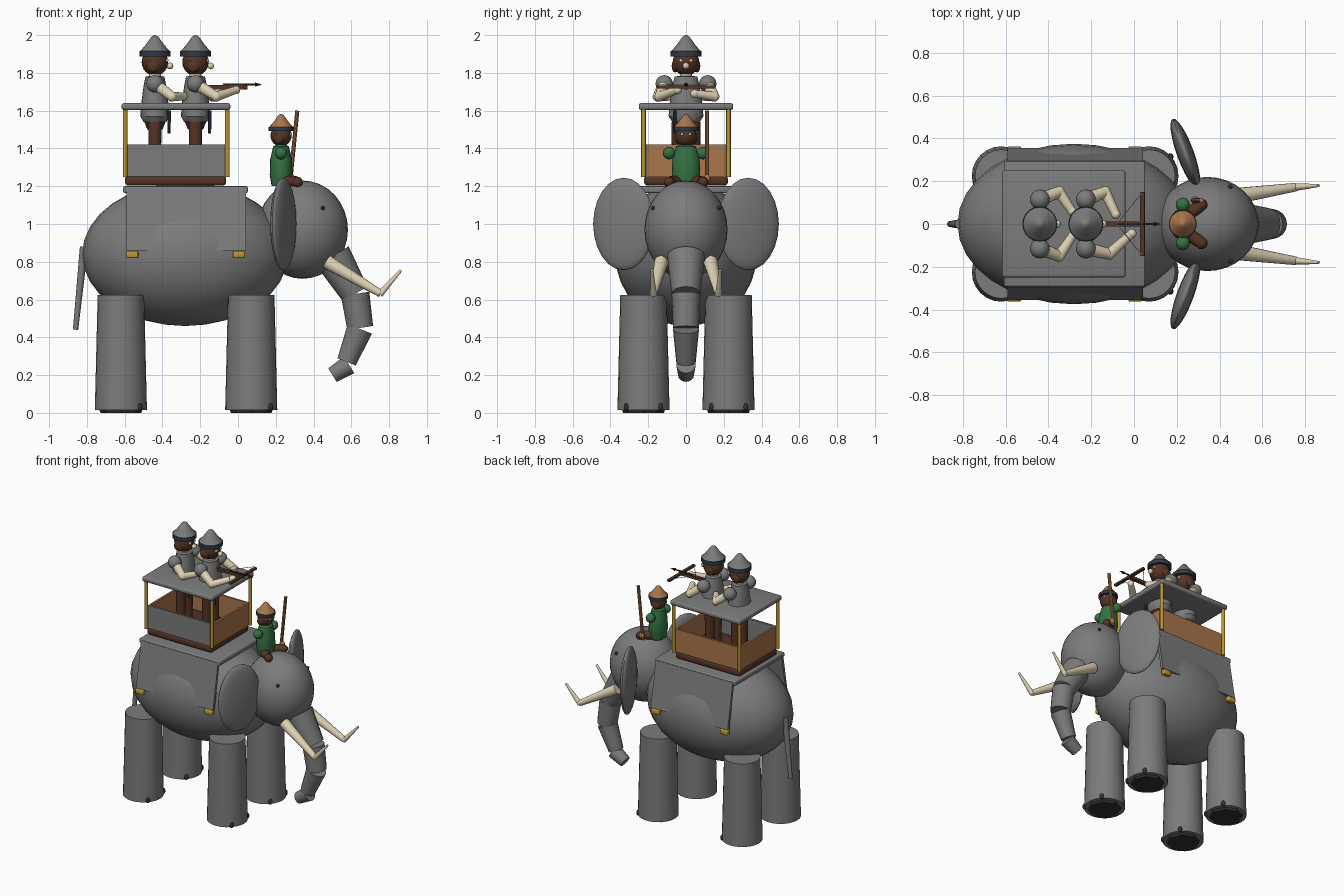
import bpy, bmesh, math
from mathutils import Matrix, Vector

cube = bpy.data.objects.get("Cube")
if cube:
    bpy.data.objects.remove(cube)


def colour(name, r, g, b):
    m = bpy.data.materials.new(name)
    m.diffuse_color = (r, g, b, 1)
    m.use_nodes = True
    shader = next(n for n in m.node_tree.nodes if n.type == 'BSDF_PRINCIPLED')
    shader.inputs["Base Color"].default_value = (r, g, b, 1)
    return m


GREY = colour("grey", .2, .2, .2)
DARK = colour("dark_sole", .03, .03, .03)
BROWN = colour("dark_brown", .09, .035, .018)
WOOD = colour("tan_wood", .4, .18, .07)
GREEN = colour("green", .035, .17, .055)
IVORY = colour("ivory", .75, .66, .47)
GOLD = colour("gold", .5, .31, .03)
NAVY = colour("navy", .03, .042, .065)
parts = []


def finish(name, bm, mat):
    bmesh.ops.recalc_face_normals(bm, faces=bm.faces)
    mesh = bpy.data.meshes.new(name)
    bm.to_mesh(mesh)
    bm.free()
    ob = bpy.data.objects.new(name, mesh)
    bpy.context.collection.objects.link(ob)
    mesh.materials.append(mat)
    parts.append(ob)
    return ob


def ball(name, centre, radii, mat, turn=0, n=24):
    bm = bmesh.new()
    m = (Matrix.Translation(centre) @ Matrix.Rotation(turn, 4, 'Z')
         @ Matrix.Diagonal((*radii, 1)))
    bmesh.ops.create_uvsphere(bm, u_segments=n, v_segments=n // 2, radius=1, matrix=m)
    return finish(name, bm, mat)


def tube(name, a, b, ra, rb, mat, n=16):
    a, b = Vector(a), Vector(b)
    d = b - a
    m = Matrix.Translation((a + b) / 2) @ d.to_track_quat('Z', 'Y').to_matrix().to_4x4()
    bm = bmesh.new()
    bmesh.ops.create_cone(bm, cap_ends=True, segments=n, radius1=ra, radius2=rb,
                          depth=d.length, matrix=m)
    return finish(name, bm, mat)


def box(name, lo, hi, mat, bevel=0):
    lo, hi = Vector(lo), Vector(hi)
    bm = bmesh.new()
    bmesh.ops.create_cube(bm, size=1, matrix=Matrix.Translation((lo + hi) / 2)
                          @ Matrix.Diagonal((*(hi - lo), 1)))
    if bevel:
        bmesh.ops.bevel(bm, geom=bm.edges[:], offset=bevel, segments=3,
                        profile=.5, affect='EDGES')
    return finish(name, bm, mat)


def lathe(name, profile, centre, mat, wide=1, s=1):
    bm = bmesh.new()
    vs = [bm.verts.new((r * s, 0, z * s)) for r, z in profile]
    es = [bm.edges.new(p) for p in zip(vs, vs[1:])]
    bmesh.ops.spin(bm, geom=vs + es, cent=(0, 0, 0), axis=(0, 0, 1),
                   angle=math.tau, steps=20)
    bmesh.ops.remove_doubles(bm, verts=bm.verts, dist=.0005)
    bmesh.ops.transform(bm, verts=bm.verts, matrix=Matrix.Translation(centre)
                        @ Matrix.Diagonal((1, wide, 1, 1)))
    return finish(name, bm, mat)


SIDES = ((1, "left"), (-1, "right"))

# Elephant body and head
ball("body", (-.28, 0, .84), (.545, .375, .38), GREY, n=32)
ball("head", (.342, 0, .97), (.24, .22, .26), GREY, n=32)
tube("tail", (-.815, 0, .88), (-.86, 0, .44), .022, .014, GREY)

trunk = [(.5, .83, .1), (.62, .63, .076), (.647, .45, .069)]
for i, (p, q) in enumerate(zip(trunk, trunk[1:])):
    tube(f"trunk_{i}", (p[0], 0, p[1]), (q[0], 0, q[1]), p[2], q[2], GREY)
tube("trunk_lower", (.645, 0, .445), (.575, 0, .27), .069, .052, GREY)
tube("trunk_tip", (.588, 0, .255), (.5, 0, .2), .052, .042, GREY)

for s, side in SIDES:
    ball(f"ear_{side}", (.24, s * .33, 1.0), (.04, .172, .245), GREY, s * math.radians(20))
    ball(f"eye_{side}", (.45, s * .175, 1.085), (.011, .011, .011), DARK, n=12)
    tube(f"tusk_{side}", (.47, s * .13, .80), (.755, s * .172, .632), .038, .02, IVORY)
    tube(f"tusk_tip_{side}", (.75, s * .172, .627), (.863, s * .18, .755), .018, .007, IVORY)
    # Legs with soles and toenails
    for x, end in ((-.62, "rear"), (.07, "front")):
        y = s * .225
        tube(f"{end}_leg_{side}", (x, y, .015), (x, y, .625), .138, .123, GREY, 24)
        tube(f"{end}_sole_{side}", (x, y, 0), (x, y, .02), .108, .115, DARK, 8)
        for k in (-1, 1):
            ball(f"{end}_nail_{side}", (x + .1, y + k * .09, .03), (.015, .015, .022),
                 DARK, n=12)

# Saddle cloth with sloping side flaps and gold tassels
box("cloth_top", (-.608, -.292, 1.165), (.052, .292, 1.2), GREY, .008)
for s, side in SIDES:
    flap = box(f"cloth_flap_{side}", (-.59, -.01, .86), (.042, .01, 1.19), GREY)
    for v in flap.data.vertices:
        v.co.y = s * (.285 + (1.19 - v.co.z) * .18) + v.co.y
    for x in (-.56, .005):
        box(f"tassel_{side}", (x - .032, s * .345 - .018, .82),
            (x + .032, s * .345 + .018, .857), GOLD, .008)

# Carriage: base, walls, posts and roof
box("carriage_base", (-.598, -.222, 1.203), (-.063, .222, 1.256), BROWN, .018)
box("wall_right", (-.59, -.215, 1.25), (-.06, -.2, 1.42), GREY)
box("wall_left", (-.59, .2, 1.25), (-.06, .215, 1.42), WOOD)
for x, end in ((-.592, "rear"), (-.072, "front")):
    box(f"wall_{end}", (x, -.2, 1.25), (x + .015, .2, 1.42), WOOD)
for x in (-.597, -.056):
    for s, side in SIDES:
        tube(f"post_{side}", (x, s * .225, 1.25), (x, s * .225, 1.61), .012, .012, GOLD, 12)
box("roof", (-.617, -.25, 1.604), (-.04, .25, 1.64), GREY, .013)


# Head with pointed hat, shared by all figures
def head(name, x, z, s, hat):
    ball(f"{name}_head", (x, 0, z), (.07 * s, .07 * s, .072 * s), BROWN)
    lathe(f"{name}_hat_band", [(0, .03), (.082, .03), (.082, .058), (0, .062)],
          (x, 0, z), NAVY, s=s)
    lathe(f"{name}_hat", [(0, .05), (.078, .058), (.05, .09), (.018, .135), (0, .145)],
          (x, 0, z), hat, s=s)
    for k, side in SIDES:
        ball(f"{name}_eye_{side}", (x + .064 * s, k * .026 * s, z + .008 * s),
             (.009 * s,) * 3, IVORY, n=12)
        ball(f"{name}_hair_{side}", (x - .01, k * .058 * s, z - .02 * s),
             (.035 * s, .018 * s, .035 * s), BROWN, n=12)


# Standing riders: (elbow, hand) offsets for left then right arm
poses = {
    "rear_rider": (-.44, (((.09, .15, 1.675), (.15, .06, 1.675)),
                          ((.09, -.15, 1.675), (.15, -.06, 1.675)))),
    "front_rider": (-.225, (((.09, .15, 1.675), (.14, .045, 1.69)),
                            ((.11, -.14, 1.675), (.215, -.045, 1.71))))}
for name, (x, arms) in poses.items():
    head(name, x, 1.857, 1, GREY)
    ball(f"{name}_nose", (x + .08, 0, 1.837), (.018,) * 3, IVORY, n=12)
    tube(f"{name}_neck", (x, 0, 1.77), (x, 0, 1.82), .033, .03, IVORY)
    lathe(f"{name}_tunic", [(0, 1.545), (.06, 1.54), (.077, 1.57), (.072, 1.64),
                            (.06, 1.73), (.05, 1.78), (0, 1.79)], (x, 0, 0), GREY, 1.2)
    tube(f"{name}_hips", (x, 0, 1.5), (x, 0, 1.55), .04, .06, BROWN)
    tube(f"{name}_scabbard", (x + .075, -.06, 1.6), (x + .075, -.06, 1.48), .01, .008, NAVY, 8)
    for (k, side), (elbow, hand) in zip(SIDES, arms):
        shoulder = Vector((x, k * .115, 1.742))
        elbow, hand = [Vector((x + p[0], p[1], p[2])) for p in (elbow, hand)]
        ball(f"{name}_shoulder_{side}", shoulder, (.046,) * 3, GREY)
        tube(f"{name}_upper_arm_{side}", shoulder, elbow, .032, .026, IVORY)
        ball(f"{name}_elbow_{side}", elbow, (.027,) * 3, IVORY, n=16)
        tube(f"{name}_forearm_{side}", elbow, hand, .026, .02, IVORY)
        ball(f"{name}_hand_{side}", hand, (.022,) * 3, IVORY, n=16)
        tube(f"{name}_leg_{side}", (x, k * .042, 1.25), (x, k * .042, 1.54), .03, .036, BROWN)

# Crossbow
box("crossbow_stock", (-.19, -.011, 1.712), (.05, .011, 1.735), BROWN)
box("crossbow_bow", (.028, -.15, 1.718), (.05, .15, 1.732), BROWN)
tube("bolt_shaft", (-.08, 0, 1.738), (.1, 0, 1.738), .005, .005, DARK, 8)
tube("bolt_point", (.09, 0, 1.738), (.125, 0, 1.738), .011, .001, DARK, 8)
for s, side in SIDES:
    tube(f"bow_string_{side}", (.036, s * .145, 1.737), (-.08, 0, 1.737), .002, .002, IVORY, 6)

# Driver seated on the neck, with a goad
X = .228
head("driver", X, 1.468, .8, WOOD)
lathe("driver_tunic", [(0, 1.2), (.05, 1.2), (.06, 1.26), (.058, 1.34), (.042, 1.41),
                       (0, 1.435)], (X, 0, 0), GREEN, 1.25)
for s, side in SIDES:
    ball(f"driver_shoulder_{side}", (X, s * .09, 1.375), (.033,) * 3, GREEN)
    tube(f"driver_thigh_{side}", (X, s * .03, 1.225), (.31, s * .085, 1.225), .032, .028, BROWN)
    ball(f"driver_knee_{side}", (.315, s * .09, 1.222), (.028,) * 3, BROWN, n=16)
tube("goad", (.275, .112, 1.21), (.314, .112, 1.6), .011, .011, WOOD, 10)
ball("goad_grip", (.285, .112, 1.24), (.02, .018, .024), WOOD, n=12)

# Smooth shading with sharp edges kept
bpy.ops.object.select_all(action='DESELECT')
for ob in parts:
    ob.select_set(True)
bpy.context.view_layer.objects.active = parts[0]
bpy.ops.object.shade_smooth_by_angle(angle=math.radians(35))
